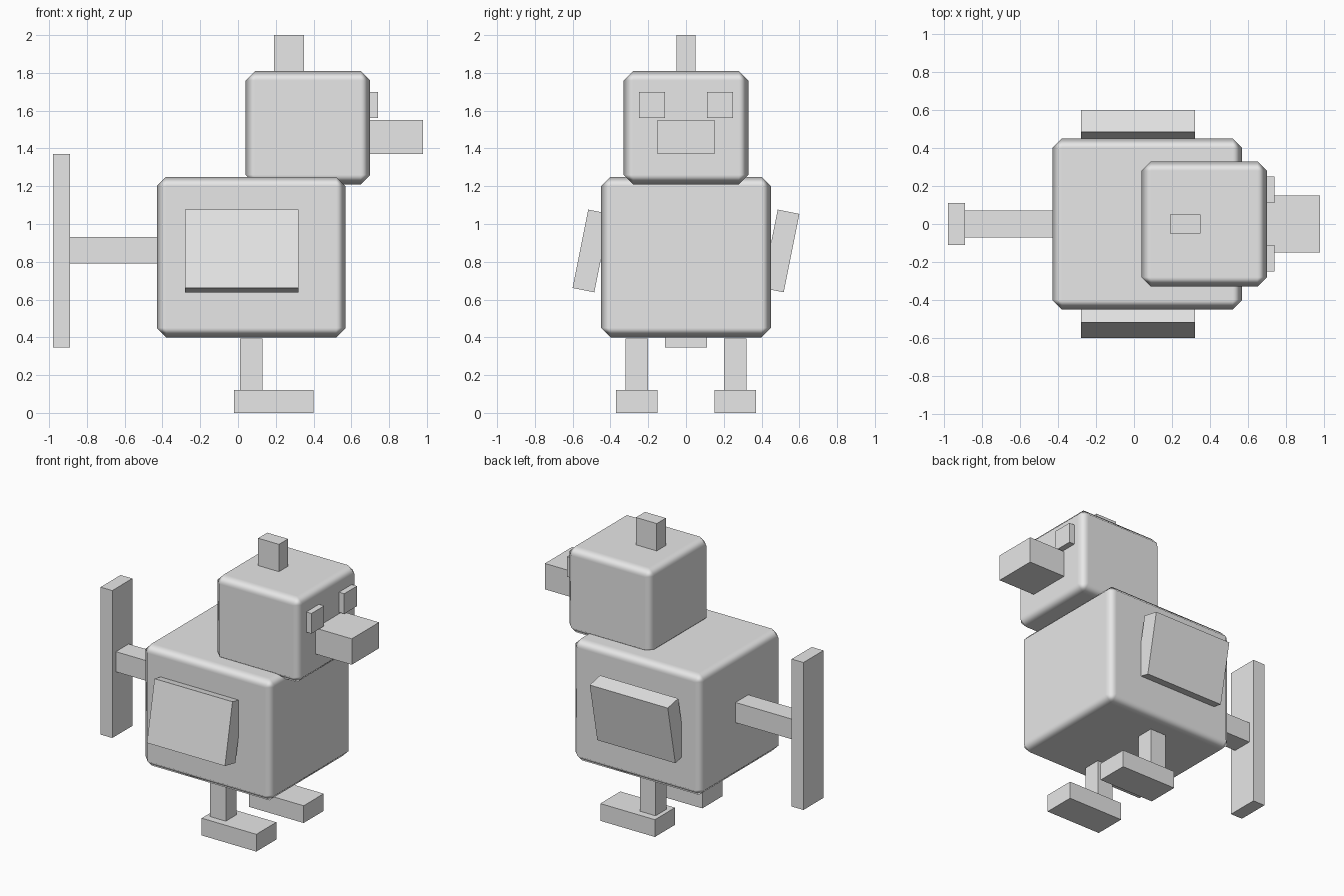
import bpy
import math
from mathutils import Vector

if "Cube" in bpy.data.objects:
    bpy.data.objects.remove(bpy.data.objects["Cube"], do_unlink=True)

# Single colour
grey = bpy.data.materials.new("plain_grey")
grey.use_nodes = True
grey.diffuse_color = (0.8, 0.8, 0.8, 1)
grey.node_tree.nodes["Principled BSDF"].inputs["Base Color"].default_value = (0.8, 0.8, 0.8, 1)


def box(name, low, high, bevel=0.0, tilt=0.0):
    """Box between two corners, optionally tilted about x or softly chamfered."""
    low, high = Vector(low), Vector(high)
    bpy.ops.mesh.primitive_cube_add(size=1, location=(low + high) / 2,
                                    rotation=(tilt, 0, 0))
    ob = bpy.context.object
    ob.name = name
    ob.scale = high - low
    bpy.ops.object.transform_apply(location=False, rotation=False, scale=True)
    ob.data.materials.append(grey)
    if bevel:
        ob.data.shade_smooth()
        mod = ob.modifiers.new("chamfer", "BEVEL")
        mod.width = bevel
        mod.segments = 1
        mod.harden_normals = True
    return ob


# Body and head
box("body", (-0.43, -0.45, 0.40), (0.57, 0.45, 1.25), bevel=0.05)
box("head", (0.04, -0.33, 1.21), (0.70, 0.33, 1.81), bevel=0.05)

# Crest and beak
box("crest", (0.19, -0.05, 1.80), (0.35, 0.05, 2.0))
box("beak", (0.69, -0.15, 1.37), (0.98, 0.15, 1.55))

# Tail
box("tail_rod", (-0.89, -0.07, 0.79), (-0.42, 0.07, 0.93))
box("tail_plate", (-0.98, -0.11, 0.345), (-0.89, 0.11, 1.37))

# Paired parts; both wings lean the same way
for side, s in (("front", -1), ("back", 1)):
    def pair(name, x, y, z, **options):
        ya, yb = sorted((s * y[0], s * y[1]))
        return box(f"{side}_{name}", (x[0], ya, z[0]), (x[1], yb, z[1]), **options)

    pair("eye", (0.69, 0.74), (0.11, 0.25), (1.56, 1.70))
    pair("wing", (-0.28, 0.32), (0.443, 0.56), (0.646, 1.069), tilt=-math.radians(11.3))
    pair("leg", (0.01, 0.13), (0.20, 0.32), (0.12, 0.395))
    pair("foot", (-0.02, 0.40), (0.15, 0.37), (0.0, 0.12))
